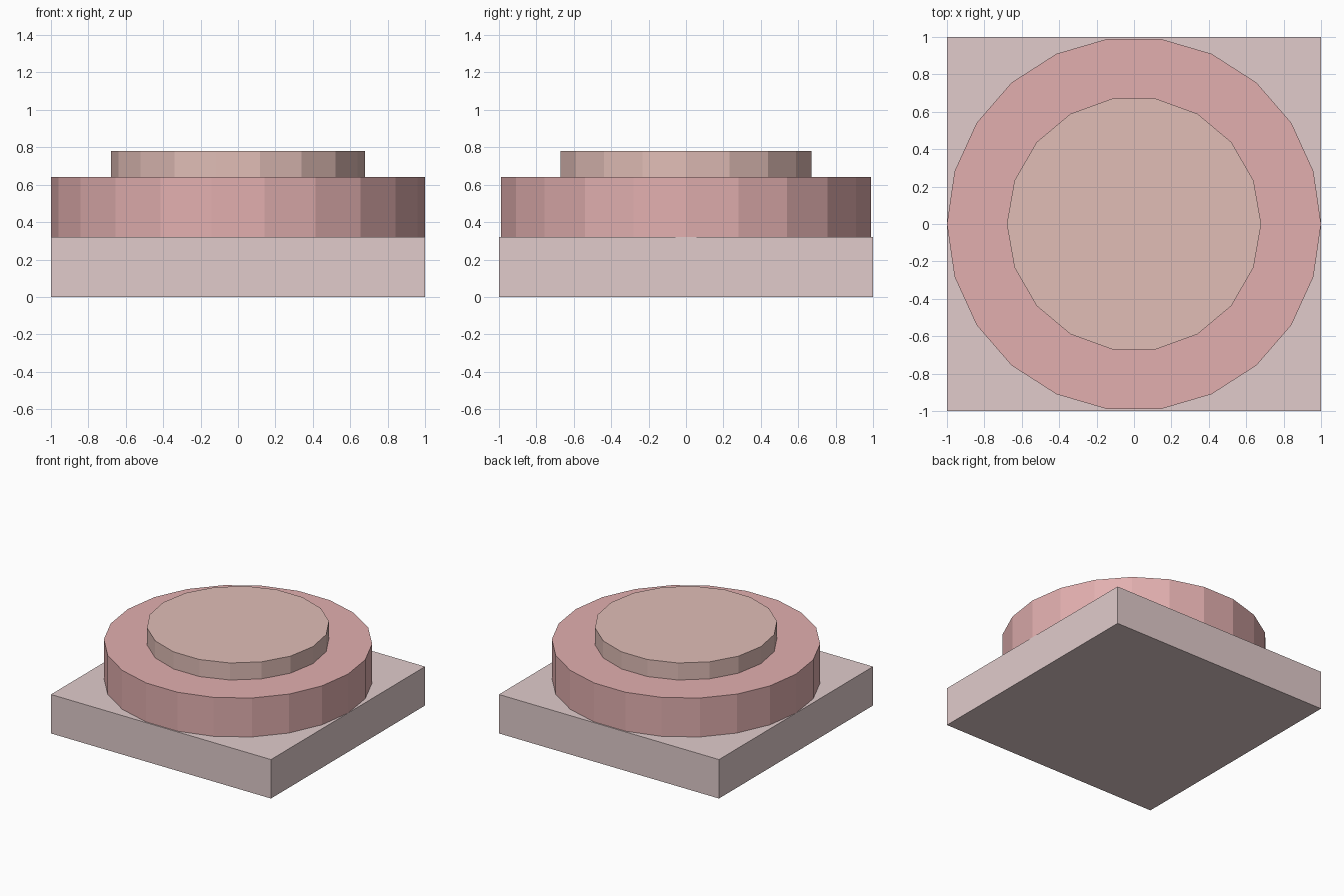
import bpy, bmesh
from math import cos, sin, pi

if "Cube" in bpy.data.objects:
    bpy.data.objects.remove(bpy.data.objects["Cube"])


def prism(name, outline, z0, z1, color):
    """Extrude a flat outline from z0 up to z1."""
    bm = bmesh.new()
    bottom = bm.faces.new([bm.verts.new((x, y, z0)) for x, y in outline])
    result = bmesh.ops.extrude_face_region(bm, geom=[bottom], use_keep_orig=True)
    for v in result["geom"]:
        if isinstance(v, bmesh.types.BMVert):
            v.co.z = z1
    bmesh.ops.recalc_face_normals(bm, faces=bm.faces)
    mesh = bpy.data.meshes.new(name)
    bm.to_mesh(mesh)
    bm.free()
    mat = bpy.data.materials.new(name + "_color")
    mat.diffuse_color = (*color, 1)
    mat.use_nodes = True
    mat.node_tree.nodes["Principled BSDF"].inputs["Base Color"].default_value = mat.diffuse_color
    mesh.materials.append(mat)
    obj = bpy.data.objects.new(name, mesh)
    bpy.context.collection.objects.link(obj)
    return obj


def ring(sides, radius):
    return [(radius * cos(2 * pi * i / sides), radius * sin(2 * pi * i / sides))
            for i in range(sides)]


# Square base slab
prism("square_base", [(-1, -1), (1, -1), (1, 1), (-1, 1)], 0, 0.32, (0.75, 0.60, 0.60))
# Wide round drum, 22 sides
prism("round_drum", ring(22, 1.0), 0.32, 0.64, (0.76, 0.43, 0.43))
# Smaller cap disc, 18 sides
prism("top_disc", ring(18, 0.68), 0.64, 0.78, (0.75, 0.51, 0.47))
